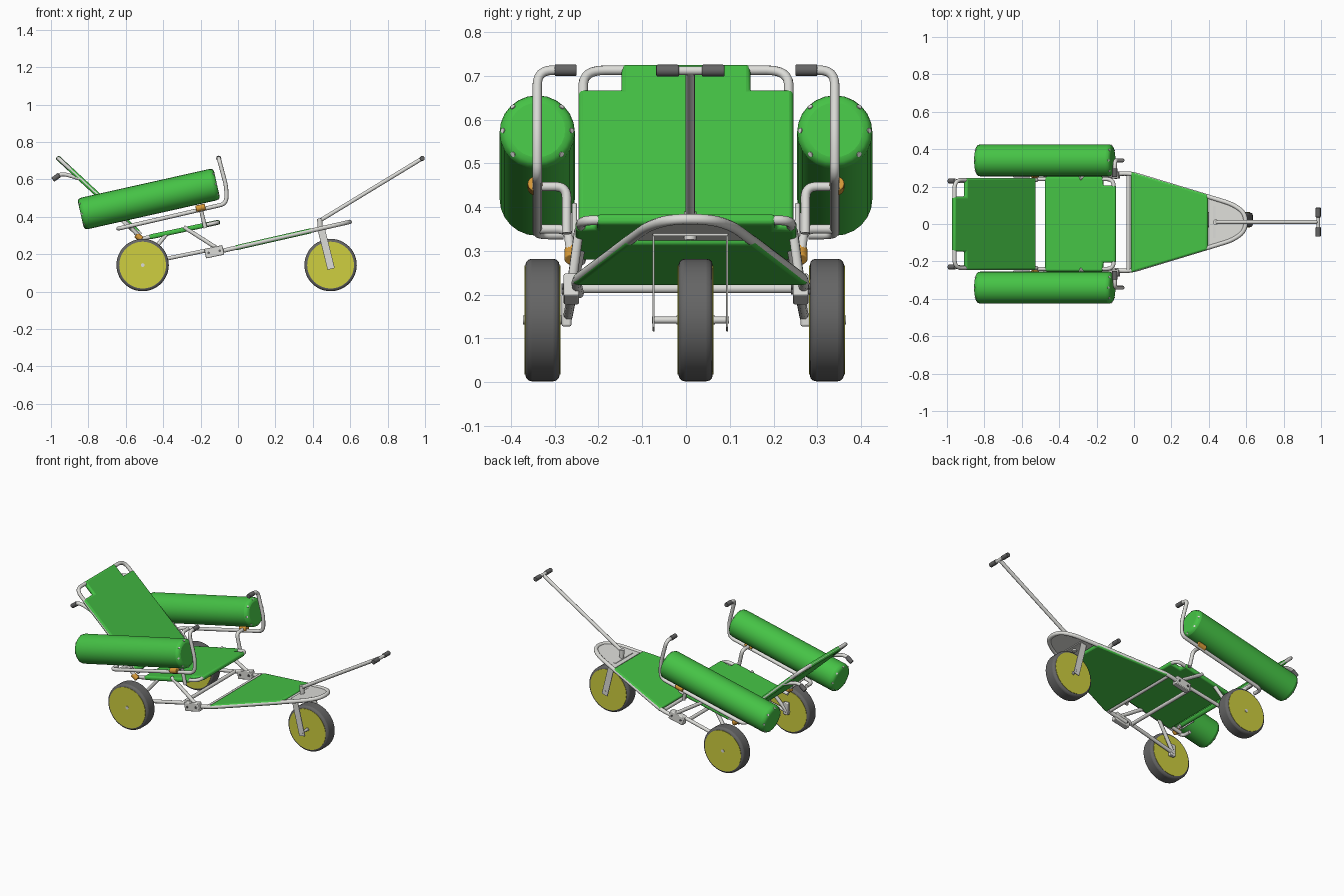
import bpy, bmesh, math
from mathutils import Vector

if "Cube" in bpy.data.objects:
    bpy.data.objects.remove(bpy.data.objects["Cube"])

def material(name, c):
    m = bpy.data.materials.new(name)
    m.diffuse_color = (*c, 1)
    m.use_nodes = True
    m.node_tree.nodes["Principled BSDF"].inputs["Base Color"].default_value = m.diffuse_color
    return m

GREEN = material("green_fabric", (0.06, 0.54, 0.06))
YELLOW = material("yellow_hub", (0.62, 0.62, 0.05))
DARK = material("dark_rubber", (0.13, 0.13, 0.13))
ORANGE = material("orange_clip", (0.7, 0.33, 0.04))
WHITE = material("pale_metal", (0.72, 0.72, 0.69))
SIDES = (("left", 1), ("right", -1))

def finish(ob, name, mat, bevel=0, seg=3):
    ob.name = name
    ob.data.materials.append(mat)
    if bevel:
        b = ob.modifiers.new("bevel", 'BEVEL')
        b.width, b.segments, b.limit_method = bevel, seg, 'ANGLE'
    bpy.ops.object.select_all(action='DESELECT')
    ob.select_set(True)
    bpy.context.view_layer.objects.active = ob
    bpy.ops.object.shade_smooth_by_angle(angle=math.radians(40))
    return ob

def cyl(name, p1, p2, r, mat=WHITE, bevel=0, n=32, seg=3):
    p1, p2 = Vector(p1), Vector(p2)
    bpy.ops.mesh.primitive_cylinder_add(vertices=n, radius=r, depth=(p2 - p1).length, location=(p1 + p2) / 2)
    ob = bpy.context.object
    ob.rotation_euler = (p2 - p1).to_track_quat('Z', 'Y').to_euler()
    return finish(ob, name, mat, bevel, seg)

def box(name, loc, size, tilt=0, mat=WHITE, bevel=0.004):
    bpy.ops.mesh.primitive_cube_add(size=1, location=loc, rotation=(0, tilt, 0))
    ob = bpy.context.object
    ob.scale = size
    bpy.ops.object.transform_apply(location=False, rotation=False, scale=True)
    return finish(ob, name, mat, bevel, 2)

def tube(name, pts, r=0.011, fillet=0.03, mat=WHITE):
    """Bent pipe: straight runs joined by rounded corners."""
    pts = [Vector(p) for p in pts]
    path = [pts[0]]
    for a, p, b in zip(pts, pts[1:], pts[2:]):
        s = p + (a - p).normalized() * min(fillet, (a - p).length * .49)
        e = p + (b - p).normalized() * min(fillet, (b - p).length * .49)
        for i in range(7):
            t = i / 6
            path.append(s * (1 - t) ** 2 + p * 2 * t * (1 - t) + e * t * t)
    path.append(pts[-1])
    cu = bpy.data.curves.new(name, 'CURVE')
    cu.dimensions, cu.bevel_depth, cu.bevel_resolution, cu.use_fill_caps = '3D', r, 3, True
    sp = cu.splines.new('POLY')
    sp.points.add(len(path) - 1)
    for q, p in zip(sp.points, path):
        q.co = (*p, 1)
    ob = bpy.data.objects.new(name, cu)
    bpy.context.collection.objects.link(ob)
    bpy.ops.object.select_all(action='DESELECT')
    ob.select_set(True)
    bpy.context.view_layer.objects.active = ob
    bpy.ops.object.convert(target='MESH')
    return finish(bpy.context.object, name, mat)

def slab(name, half, start, end, thick, mat, yc=0, bevel=0.01):
    """Panel lying on the line start-end (x, z); half = (fraction, half width) outline."""
    s, e = Vector((start[0], yc, start[1])), Vector((end[0], yc, end[1]))
    nrm = (e - s).cross(Vector((0, 1, 0))).normalized()
    outline = list(half) + [(u, -v) for u, v in reversed(half)]
    bm = bmesh.new()
    f = bm.faces.new([bm.verts.new(s.lerp(e, u) + Vector((0, v, 0)) - nrm * thick / 2) for u, v in outline])
    g = bmesh.ops.extrude_face_region(bm, geom=[f])
    bmesh.ops.translate(bm, vec=nrm * thick, verts=[v for v in g['geom'] if isinstance(v, bmesh.types.BMVert)])
    bmesh.ops.recalc_face_normals(bm, faces=bm.faces)
    me = bpy.data.meshes.new(name)
    bm.to_mesh(me)
    bm.free()
    ob = bpy.data.objects.new(name, me)
    bpy.context.collection.objects.link(ob)
    return finish(ob, name, mat, bevel, 3)

def wheel(name, x, y):
    z = 0.142
    cyl(name + "_tyre", (x, y - .039, z), (x, y + .039, z), 0.14, DARK, 0.014, 48)
    cyl(name + "_hub", (x, y - .041, z), (x, y + .041, z), 0.125, YELLOW, 0, 48)
    cyl(name + "_hub_cap", (x, y - .044, z), (x, y + .044, z), 0.01, WHITE, 0, 16)

def deck(x):
    return 0.237 + 0.227 * x

# Front deck: frame loop, fabric, nose plate, rear crossbar
C = 0.01
half = [(-0.15, .255), (-0.02, .262), (0.4, .135), (0.53, .095), (0.597, .045)]
loop = [(x, C + y, deck(x)) for x, y in half] + [(x, C - y, deck(x)) for x, y in reversed(half)]
tube("deck_frame", loop, 0.012, 0.045)
slab("deck_fabric", [(0, .27), (1, .147)], (-.016, deck(-.016)), (.396, deck(.396)), .027, GREEN, C)
slab("nose_plate", [(0, .135), (.68, .093), (1, .045)], (.4, deck(.4)), (.592, deck(.592)), .008, WHITE, C, .001)
tube("deck_crossbar", [(-.03, -.25, .232), (-.03, .26, .232)])

# Steering: stem, fork, front wheel and pull handle
cyl("steering_stem", (.44, C, .325), (.437, C, .39), .014)
box("fork_crown", (.447, C, .337), (.05, .172, .006), bevel=.001)
for s, k in SIDES:
    box(s + "_fork_leg", (.471, C + k * .084, .23), (.04, .005, .225), math.radians(-14), bevel=.001)
cyl("front_axle", (.495, C - .088, .142), (.495, C + .088, .142), .008, n=16)
wheel("front_wheel", .495, .022)
tube("pull_handle_shaft", [(.43, C, .375), (.985, C, .712)], .011)
cyl("pull_handle_bar", (.985, C - .05, .712), (.985, C + .05, .712), .01)

# Seat: front loop, fabric with notched front corners
def seat(x):
    return .372 + .215 * (x + .1)
tube("seat_frame", [(-.54, -.24, seat(-.54)), (-.108, -.24, seat(-.108)),
                    (-.108, .24, seat(-.108)), (-.54, .24, seat(-.54))], fillet=.04)
slab("seat_fabric", [(0, .253), (.82, .253), (.82, .205), (1, .205)],
     (-.475, seat(-.475)), (-.096, seat(-.096)), .026, GREEN)

# Backrest: frame loop, fabric with notched top corners
tube("backrest_frame", [(-.52, -.235, .305), (-.96, -.235, .713), (-.96, .235, .713), (-.52, .235, .305)], fillet=.05)
slab("backrest_fabric", [(0, .245), (.855, .245), (.855, .147), (1, .147)],
     (-.53, .314), (-.968, .720), .026, GREEN)

for s, k in SIDES:
    def m(*pts):
        return [(x, y * k, z) for x, y, z in pts]
    # Pull handle end grip and backrest push grip
    cyl(s + "_pull_grip", (.985, C + k * .026, .712), (.985, C + k * .078, .712), .0135, DARK, .003)
    tube(s + "_push_handle", m((-.84, .235, .602), (-.89, .23, .618), (-.945, .23, .632), (-.985, .23, .603)))
    cyl(s + "_push_grip", *m((-.955, .23, .624), (-.99, .23, .598)), .0135, DARK, .003)

    # Side float on its rail, with upright hand grip
    ax = Vector((math.cos(math.radians(12.6)), 0, math.sin(math.radians(12.6))))
    mid = Vector((-.477, k * .34, .495))
    cyl(s + "_float", mid - ax * .373, mid + ax * .373, .086, GREEN, .022, 24)
    up = Vector((-ax.z, 0, ax.x))
    for i in range(8):
        a = math.tau * i / 8
        rad = up * math.cos(a) + Vector((0, math.sin(a), 0))
        for e in (-1, 1):
            p = mid + ax * .365 * e + rad * .077
            d = (rad + ax * e).normalized() * .004
            cyl(f"{s}_float_eyelet", p - d, p + d, .006, WHITE, 0, 10)
    tube(s + "_float_rail", m((-.64, .28, .337), (-.64, .34, .337), (-.062, .34, .47), (-.062, .34, .56),
                              (-.103, .34, .713), (-.103, .255, .713)), fillet=.035)
    cyl(s + "_hand_grip", *m((-.103, .3, .713), (-.103, .25, .713)), .0135, DARK, .003)

    # Float supports with orange clips
    tube(s + "_front_support", m((-.2, .355, .447), (-.2, .273, .447), (-.175, .273, .34)), fillet=.025)
    cyl(s + "_front_clip", *m((-.225, .345, .443), (-.175, .345, .454)), .017, ORANGE, .003, 16)
    tube(s + "_rear_support", m((-.58, .335, .35), (-.58, .27, .35), (-.52, .262, .285)), fillet=.025)
    cyl(s + "_rear_clip", *m((-.545, .262, .303), (-.515, .262, .28)), .016, ORANGE, .003, 16)
    box(s + "_hinge", (-.6, k * .255, .365), (.11, .012, .024), math.radians(43))

    # Rear suspension arms, clamp block, axle and wheel
    tube(s + "_lower_arm", m((-.51, .27, .15), (-.13, .255, .228)))
    tube(s + "_rear_strut", m((-.51, .27, .15), (-.38, .24, .31)))
    tube(s + "_diagonal_strut", m((-.29, .245, .345), (-.09, .262, .218)))
    box(s + "_clamp_block", (-.127, k * .262, .213), (.1, .036, .052), math.radians(-12))
    for dx in (-.03, .03):
        cyl(s + "_clamp_bolt", *m((-.127 + dx, .24, .213 + dx * .2), (-.127 + dx, .284, .213 + dx * .2)), .007, DARK, 0, 12)
    box(s + "_axle_bracket", (-.505, k * .273, .165), (.035, .022, .075))
    cyl(s + "_rear_axle", *m((-.51, .262, .142), (-.51, .33, .142)), .01, n=16)
    wheel(s + "_rear_wheel", -.51, k * .325 - .003)

# Rear crossbar joining the lower arms
tube("rear_crossbar", [(-.2, -.258, .214), (-.2, .258, .214)])
